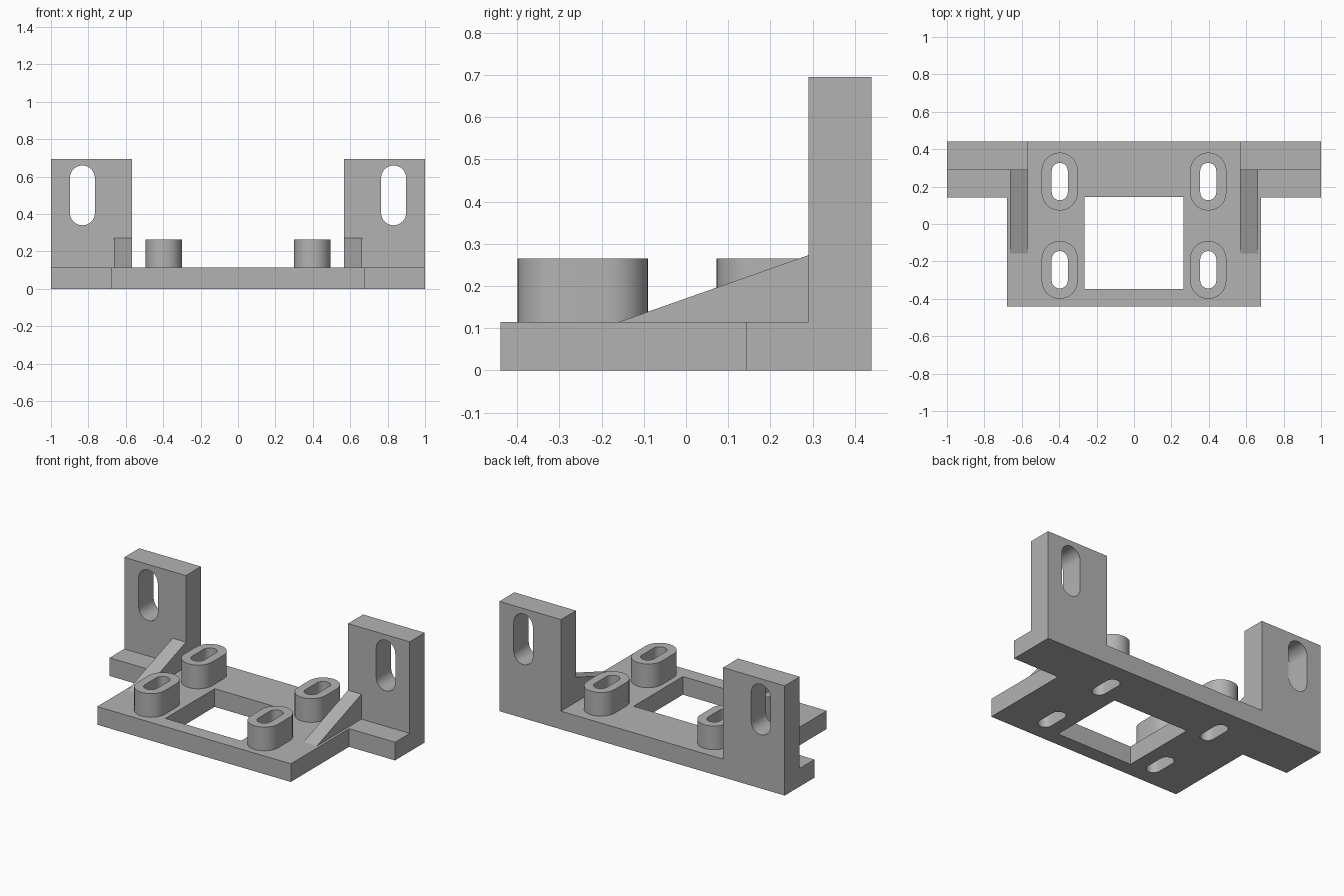
import bpy
import bmesh
import math
from mathutils import Matrix

cube = bpy.data.objects.get("Cube")
if cube:
    bpy.data.objects.remove(cube, do_unlink=True)

# Single grey material
grey = bpy.data.materials.new("plain grey")
grey.use_nodes = True
colour = (0.45, 0.45, 0.45, 1)
grey.diffuse_color = colour
grey.node_tree.nodes["Principled BSDF"].inputs["Base Color"].default_value = colour

BASE_H, BOSS_H, WALL_H = 0.115, 0.265, 0.695
BACK, WALL_FRONT, STEP = 0.44, 0.29, 0.143
HALF_W, BODY_W, WALL_IN = 1.0, 0.678, 0.568

# Axes that map a flat profile to (x, z) or (y, z)
UPRIGHT = Matrix(((1, 0, 0, 0), (0, 0, 1, 0), (0, 1, 0, 0), (0, 0, 0, 1)))
SIDEWAYS = Matrix(((0, 0, 1, 0), (1, 0, 0, 0), (0, 1, 0, 0), (0, 0, 0, 1)))


def rect(x0, x1, y0, y1):
    return [(x0, y0), (x1, y0), (x1, y1), (x0, y1)]


def slot(cx, cy, radius, length, steps=16):
    """Rounded slot outline running along the second axis."""
    offset = length / 2 - radius
    points = []
    for side, start in ((1, 0), (-1, math.pi)):
        for i in range(steps + 1):
            a = start + math.pi * i / steps
            points.append((cx + radius * math.cos(a),
                           cy + side * offset + radius * math.sin(a)))
    return points


def extrude(name, outlines, low, high, axes=Matrix()):
    """Fill an outline with holes, extrude it from low to high."""
    curve = bpy.data.curves.new(name, "CURVE")
    curve.dimensions = "2D"
    curve.fill_mode = "BOTH"
    curve.extrude = (high - low) / 2
    for outline in outlines:
        spline = curve.splines.new("POLY")
        spline.points.add(len(outline) - 1)
        for point, (u, v) in zip(spline.points, outline):
            point.co = (u, v, 0, 1)
        spline.use_cyclic_u = True
    helper = bpy.data.objects.new(name + " profile", curve)
    bpy.context.collection.objects.link(helper)
    bpy.context.view_layer.update()
    graph = bpy.context.evaluated_depsgraph_get()
    mesh = bpy.data.meshes.new_from_object(helper.evaluated_get(graph))
    bpy.data.objects.remove(helper, do_unlink=True)
    bpy.data.curves.remove(curve)

    bm = bmesh.new()
    bm.from_mesh(mesh)
    bmesh.ops.remove_doubles(bm, verts=bm.verts, dist=0.0001)
    bm.transform(axes @ Matrix.Translation((0, 0, (low + high) / 2)))
    bmesh.ops.recalc_face_normals(bm, faces=bm.faces)
    bm.to_mesh(mesh)
    bm.free()
    mesh.name = name
    mesh.materials.clear()
    mesh.materials.append(grey)
    part = bpy.data.objects.new(name, mesh)
    bpy.context.collection.objects.link(part)
    bpy.ops.object.select_all(action="DESELECT")
    part.select_set(True)
    bpy.context.view_layer.objects.active = part
    bpy.ops.object.shade_smooth_by_angle(angle=math.radians(30))
    return part


# Base plate: T-shaped outline, central window, four slots
half = [(BODY_W, -BACK), (BODY_W, STEP), (HALF_W, STEP), (HALF_W, BACK)]
outline = half + [(-x, y) for x, y in reversed(half)]
window = rect(-0.265, 0.265, -0.347, 0.145)
centres = [(x, y) for x in (-0.397, 0.397) for y in (-0.245, 0.227)]
holes = [slot(x, y, 0.043, 0.2) for x, y in centres]
extrude("base_plate", [outline, window] + holes, 0, BASE_H)

# Slotted bosses
for (x, y), hole in zip(centres, holes):
    name = ("front" if y < 0 else "back") + ("_left" if x > 0 else "_right")
    extrude(name + "_boss", [slot(x, y, 0.097, 0.31), hole], BASE_H, BOSS_H)

# Slotted upright ears and sloping gussets on both sides
for side, label in ((1, "left"), (-1, "right")):
    ear = rect(*sorted((side * WALL_IN, side * HALF_W)), BASE_H, WALL_H)
    extrude(label + "_ear", [ear, slot(side * 0.832, 0.5, 0.067, 0.32)],
            WALL_FRONT, BACK, UPRIGHT)
    wedge = [(-0.158, BASE_H), (WALL_FRONT, BASE_H), (WALL_FRONT, 0.273)]
    inner, outer = sorted((side * WALL_IN, side * 0.662))
    extrude(label + "_gusset", [wedge], inner, outer, SIDEWAYS)
